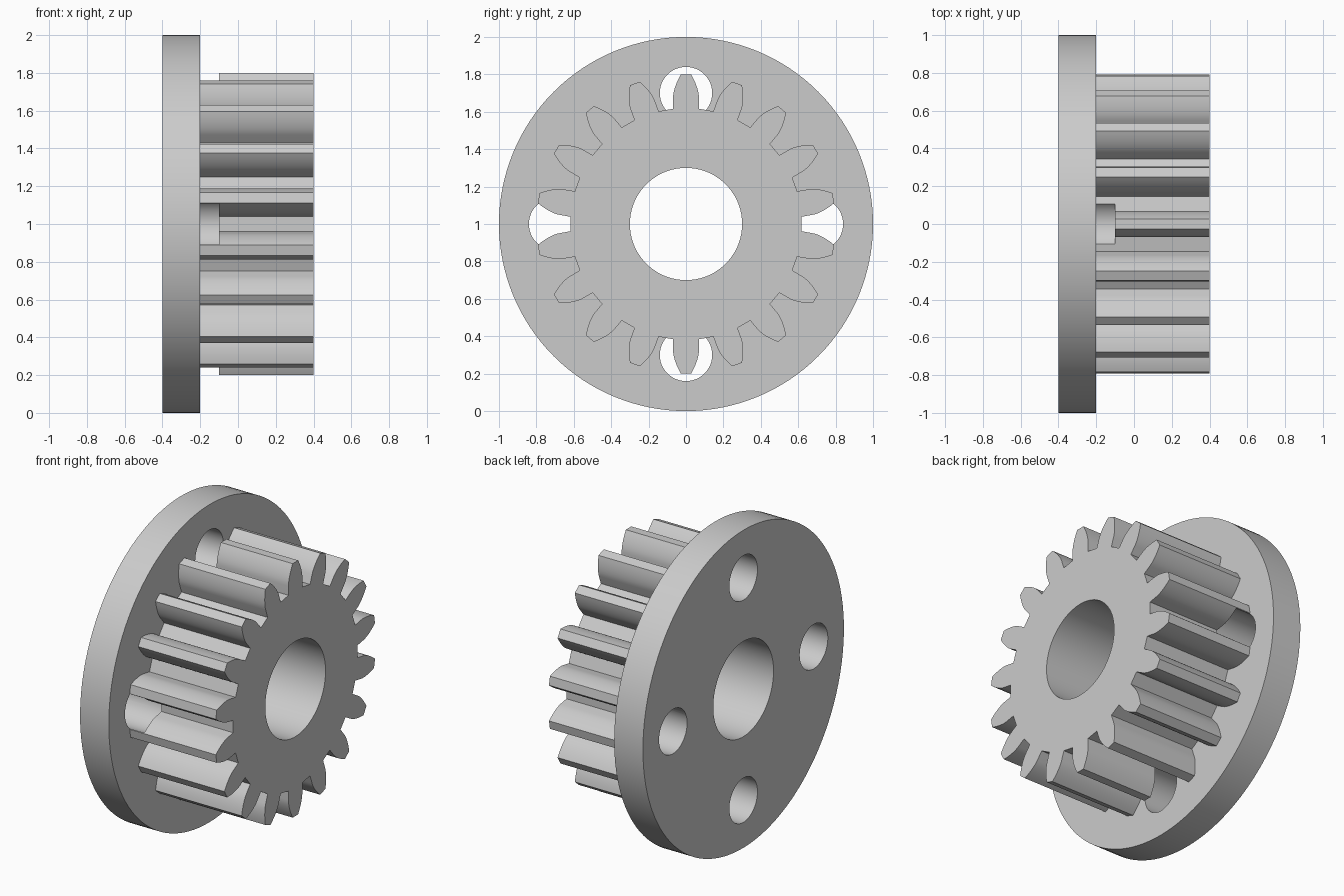
import bpy, bmesh
from math import sin, cos, tan, acos, asin, pi, radians, hypot, atan2

if "Cube" in bpy.data.objects:
    bpy.data.objects.remove(bpy.data.objects["Cube"])

AXIS_Z = 1.0
TEETH, MODULE = 18, 0.08
PITCH_R = TEETH * MODULE / 2
TIP_R, ROOT_R = PITCH_R + MODULE, PITCH_R - 1.25 * MODULE
BASE_R = PITCH_R * cos(radians(20))

steel = bpy.data.materials.new("plain_grey")
steel.use_nodes = True
grey = (0.6, 0.6, 0.6, 1)
steel.diffuse_color = grey
steel.node_tree.nodes["Principled BSDF"].inputs["Base Color"].default_value = grey


def prism(name, points, x0, x1):
    """Extrude a closed (y, z) outline along x; z is measured from the axis."""
    bm = bmesh.new()
    face = bm.faces.new([bm.verts.new((x0, y, z + AXIS_Z)) for y, z in points])
    ext = bmesh.ops.extrude_face_region(bm, geom=[face])["geom"]
    top = [v for v in ext if isinstance(v, bmesh.types.BMVert)]
    bmesh.ops.translate(bm, verts=top, vec=(x1 - x0, 0, 0))
    bmesh.ops.recalc_face_normals(bm, faces=bm.faces)
    mesh = bpy.data.meshes.new(name)
    bm.to_mesh(mesh)
    bm.free()
    mesh.materials.append(steel)
    obj = bpy.data.objects.new(name, mesh)
    bpy.context.collection.objects.link(obj)
    return obj


def circle(radius, count, cy=0, cz=0):
    return [(cy + radius * cos(2 * pi * i / count),
             cz + radius * sin(2 * pi * i / count)) for i in range(count)]


def combine(target, tool, operation):
    """Apply a boolean and drop the tool object."""
    mod = target.modifiers.new(operation, "BOOLEAN")
    mod.operation, mod.solver, mod.object = operation, "EXACT", tool
    bpy.context.view_layer.objects.active = target
    bpy.ops.object.modifier_apply(modifier=mod.name)
    bpy.data.objects.remove(tool)


def involute(angle):
    return tan(angle) - angle


def gear_outline(steps=8):
    """Involute teeth, the first one pointing straight up."""
    base_half = pi / (2 * TEETH) + involute(radians(20))
    foot = BASE_R * sin(base_half)
    flank = [(ROOT_R, asin(foot / ROOT_R))]
    for i in range(steps + 1):
        r = BASE_R + (TIP_R - BASE_R) * i / steps
        flank.append((r, base_half - involute(acos(BASE_R / r))))
    tooth = [(r, -a) for r, a in flank] + flank[::-1]
    return [(r * sin(a + 2 * pi * t / TEETH), r * cos(a + 2 * pi * t / TEETH))
            for t in range(TEETH) for r, a in tooth]


# Flange disc joined with the toothed hub
gear = prism("flanged_gear", circle(1.0, 128), -0.4, -0.2)
combine(gear, prism("toothed_hub", gear_outline(), -0.3, 0.4), "UNION")

# Central bore
combine(gear, prism("bore", circle(0.3, 72), -0.6, 0.6), "DIFFERENCE")

# Four bolt holes, running slightly into the teeth
for cy, cz in ((0, 0.7), (0.7, 0), (0, -0.7), (-0.7, 0)):
    combine(gear, prism("bolt_hole", circle(0.14, 48, cy, cz), -0.6, -0.1), "DIFFERENCE")

# Smooth round walls, crisp rims
bpy.ops.object.select_all(action="DESELECT")
gear.select_set(True)
bpy.context.view_layer.objects.active = gear
bpy.ops.object.shade_smooth_by_angle(angle=radians(25))
